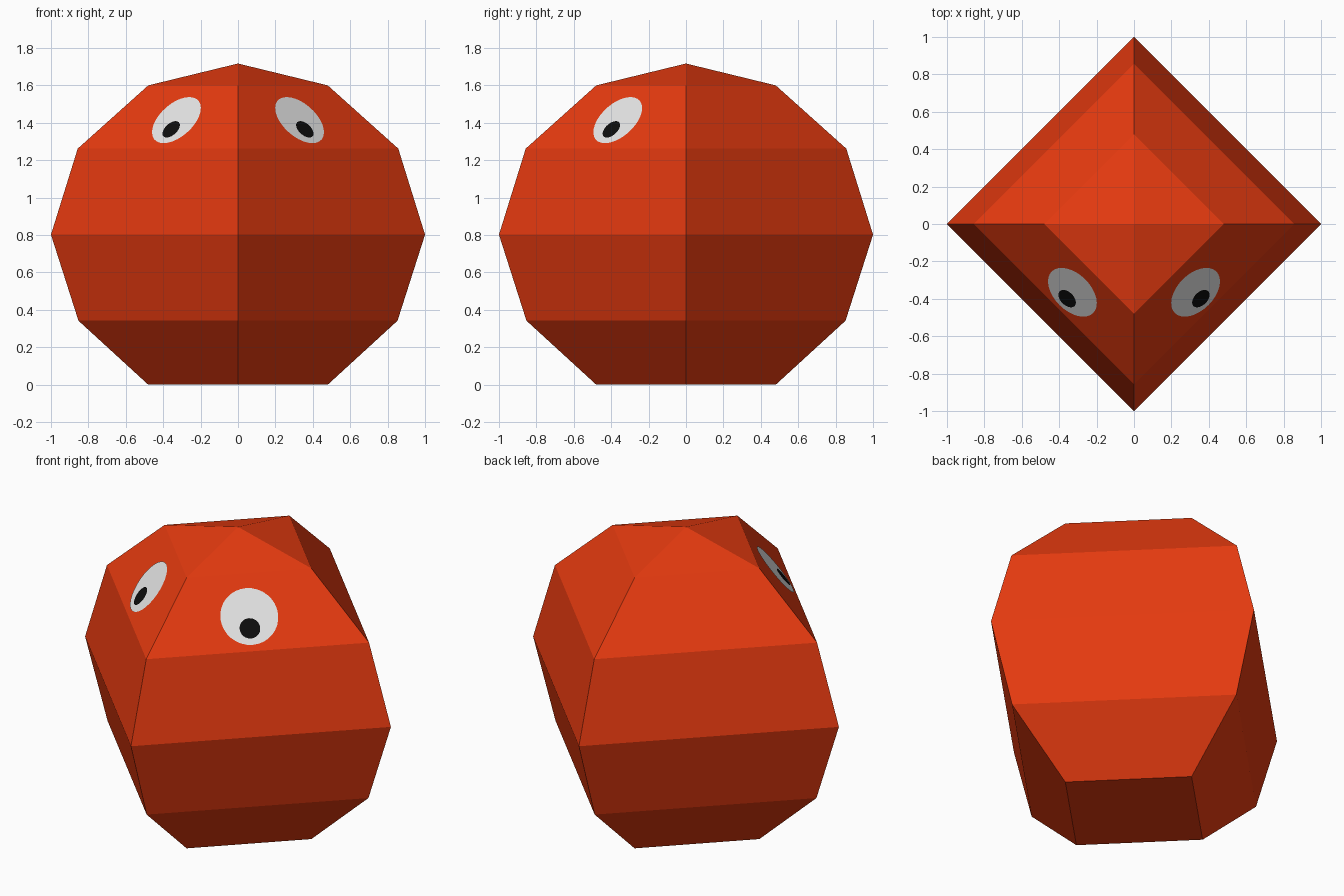
import bpy, bmesh, math
from mathutils import Vector, Matrix

if "Cube" in bpy.data.objects:
    bpy.data.objects.remove(bpy.data.objects["Cube"])


def material(name, colour):
    m = bpy.data.materials.new(name)
    m.diffuse_color = (*colour, 1)
    m.use_nodes = True
    m.node_tree.nodes["Principled BSDF"].inputs["Base Color"].default_value = m.diffuse_color
    return m


RED = material("orange red", (0.8, 0.043, 0.005))
WHITE = material("eye white", (0.8, 0.8, 0.8))
BLACK = material("pupil black", (0.004, 0.004, 0.004))


def finish(bm, name, mat):
    mesh = bpy.data.meshes.new(name)
    bm.to_mesh(mesh)
    bm.free()
    mesh.materials.append(mat)
    ob = bpy.data.objects.new(name, mesh)
    bpy.context.collection.objects.link(ob)
    return ob


# Body: four-sided lathe of (radius, height), flat base and pointed top
profile = [(0.48, 0), (0.853, 0.342), (1, 0.802), (0.857, 1.262), (0.48, 1.6)]
bm = bmesh.new()
rings = [[bm.verts.new((r * math.cos(i * math.pi / 2), r * math.sin(i * math.pi / 2), z))
          for i in range(4)] for r, z in profile]
apex = bm.verts.new((0, 0, 1.717))
bm.faces.new(rings[0][::-1])
for i in range(4):
    j = (i + 1) % 4
    for a, b in zip(rings, rings[1:]):
        bm.faces.new((a[i], a[j], b[j], b[i]))
    bm.faces.new((rings[-1][i], rings[-1][j], apex))
finish(bm, "body", RED)


# Eyes: flat discs lying on the two front faces of the upper band
def disc(name, side, x, z, radius, lift, mat):
    (r0, z0), (r1, z1) = profile[3:5]
    slope = (r0 - r1) / (z1 - z0)
    y = -(r0 - slope * (z - z0) - x)
    normal = Vector((side, -1, slope)).normalized()
    tangent = Vector((1, side, 0)).normalized()
    up = normal.cross(tangent)
    rot = Matrix((tangent, up, normal)).transposed().to_4x4()
    place = Matrix.Translation(Vector((side * x, y, z)) + normal * lift)
    bm = bmesh.new()
    bmesh.ops.create_circle(bm, cap_ends=True, segments=32, radius=radius, matrix=place @ rot)
    bm.normal_update()
    for f in bm.faces:
        if f.normal.dot(normal) < 0:
            f.normal_flip()
    finish(bm, name, mat)


for side, label in ((-1, "left"), (1, "right")):
    disc(label + "_eye", side, 0.327, 1.412, 0.157, 0.004, WHITE)
    disc(label + "_pupil", side, 0.353, 1.36, 0.056, 0.008, BLACK)
